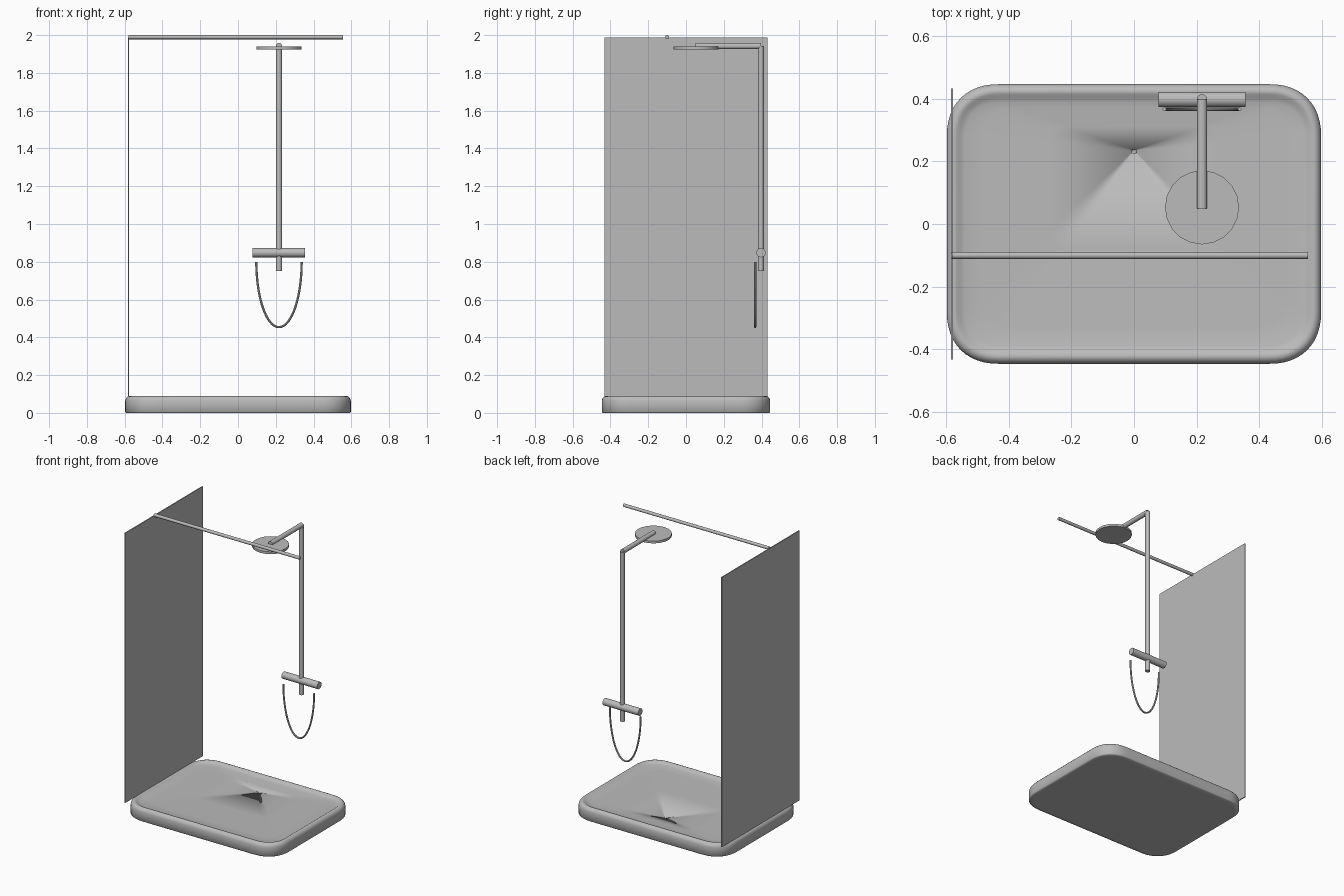
import bpy, bmesh, math
from mathutils import Vector

if "Cube" in bpy.data.objects:
    bpy.data.objects.remove(bpy.data.objects["Cube"])

grey = bpy.data.materials.new("plain grey")
grey.diffuse_color = (0.5, 0.5, 0.5, 1)
grey.use_nodes = True
grey.node_tree.nodes["Principled BSDF"].inputs["Base Color"].default_value = grey.diffuse_color

PIPE_X, PIPE_Y = 0.217, 0.397


def finish(ob, name, smooth=True):
    ob.name = name
    ob.data.materials.append(grey)
    if smooth:
        bpy.ops.object.select_all(action='DESELECT')
        ob.select_set(True)
        bpy.context.view_layer.objects.active = ob
        bpy.ops.object.shade_smooth_by_angle(angle=math.radians(35))
    return ob


def rod(name, a, b, radius, sides=24):
    a, b = Vector(a), Vector(b)
    d = b - a
    bpy.ops.mesh.primitive_cylinder_add(vertices=sides, radius=radius,
                                        depth=d.length, location=(a + b) / 2)
    ob = bpy.context.object
    ob.rotation_euler = d.to_track_quat('Z', 'Y').to_euler()
    return finish(ob, name)


def outline(inset, hx=0.597, hy=0.446, corner=0.17, power=2.3, steps=12):
    """Rounded rectangle with soft superellipse corners."""
    hx, hy, c = hx - inset, hy - inset, corner - inset
    pts = []
    for q, (sx, sy) in enumerate(((1, 1), (-1, 1), (-1, -1), (1, -1))):
        arc = []
        for i in range(steps + 1):
            t = math.pi / 2 * i / steps
            u, v = max(math.cos(t), 0) ** (2 / power), max(math.sin(t), 0) ** (2 / power)
            arc.append((sx * (hx - c + c * u), sy * (hy - c + c * v)))
        pts += arc if q % 2 == 0 else arc[::-1]
    return pts


# Shower tray: rounded body, raised rim and a floor falling to the drain
bm = bmesh.new()
rings = []
for inset, z in ((0.03, 0), (0.004, 0), (0, 0.004), (0, 0.065), (0.004, 0.077),
                 (0.012, 0.086), (0.022, 0.09), (0.032, 0.088),
                 (0.042, 0.081), (0.058, 0.076)):
    rings.append([bm.verts.new((x, y, z)) for x, y in outline(inset)])
floor = outline(0.058)
for t, z in ((0.1, 0.074), (0.5, 0.068), (0.985, 0.061), (0.987, 0.05)):
    rings.append([bm.verts.new((x * (1 - t), y * (1 - t) + 0.235 * t, z))
                  for x, y in floor])
n = len(floor)
for lo, hi in zip(rings, rings[1:]):
    for i in range(n):
        j = (i + 1) % n
        bm.faces.new((lo[i], lo[j], hi[j], hi[i]))
bm.faces.new(rings[0][::-1])
bm.faces.new(rings[-1])
bmesh.ops.recalc_face_normals(bm, faces=bm.faces)
for f in bm.faces:
    f.smooth = True
mesh = bpy.data.meshes.new("shower_tray")
bm.to_mesh(mesh)
bm.free()
tray = bpy.data.objects.new("shower_tray", mesh)
bpy.context.collection.objects.link(tray)
finish(tray, "shower_tray", smooth=False)

# Side screen
bpy.ops.mesh.primitive_cube_add(size=1, location=(-0.58, 0, 1.038))
screen = bpy.context.object
screen.scale = (0.007, 0.864, 1.9)
finish(screen, "side_screen", smooth=False)

# Support bar across the top
rod("support_bar", (-0.58, -0.1, 1.989), (0.555, -0.1, 1.989), 0.011)

# Riser pipe, overhead arm and shower head
rod("riser_pipe", (PIPE_X, PIPE_Y, 0.75), (PIPE_X, PIPE_Y, 1.943), 0.0165)
rod("overhead_arm", (PIPE_X, 0.05, 1.942), (PIPE_X, PIPE_Y, 1.942), 0.0165)
rod("shower_head", (PIPE_X, 0.053, 1.923), (PIPE_X, 0.053, 1.939), 0.118, 20)

# Mixer valve
rod("mixer_valve", (0.078, PIPE_Y, 0.848), (0.356, PIPE_Y, 0.848), 0.0245)

# Hanging hose: half ellipse swept with a round section
curve = bpy.data.curves.new("hose", 'CURVE')
curve.dimensions = '3D'
curve.bevel_depth = 0.006
curve.bevel_resolution = 2
curve.use_fill_caps = True
spline = curve.splines.new('POLY')
STEPS = 40
spline.points.add(STEPS)
for i, p in enumerate(spline.points):
    a = math.pi * (1 + i / STEPS)
    p.co = (PIPE_X + 0.12 * math.cos(a), 0.366, 0.8 + 0.346 * math.sin(a), 1)
hose = bpy.data.objects.new("hose", curve)
bpy.context.collection.objects.link(hose)
bpy.ops.object.select_all(action='DESELECT')
hose.select_set(True)
bpy.context.view_layer.objects.active = hose
bpy.ops.object.convert(target='MESH')
finish(bpy.context.object, "hose")
